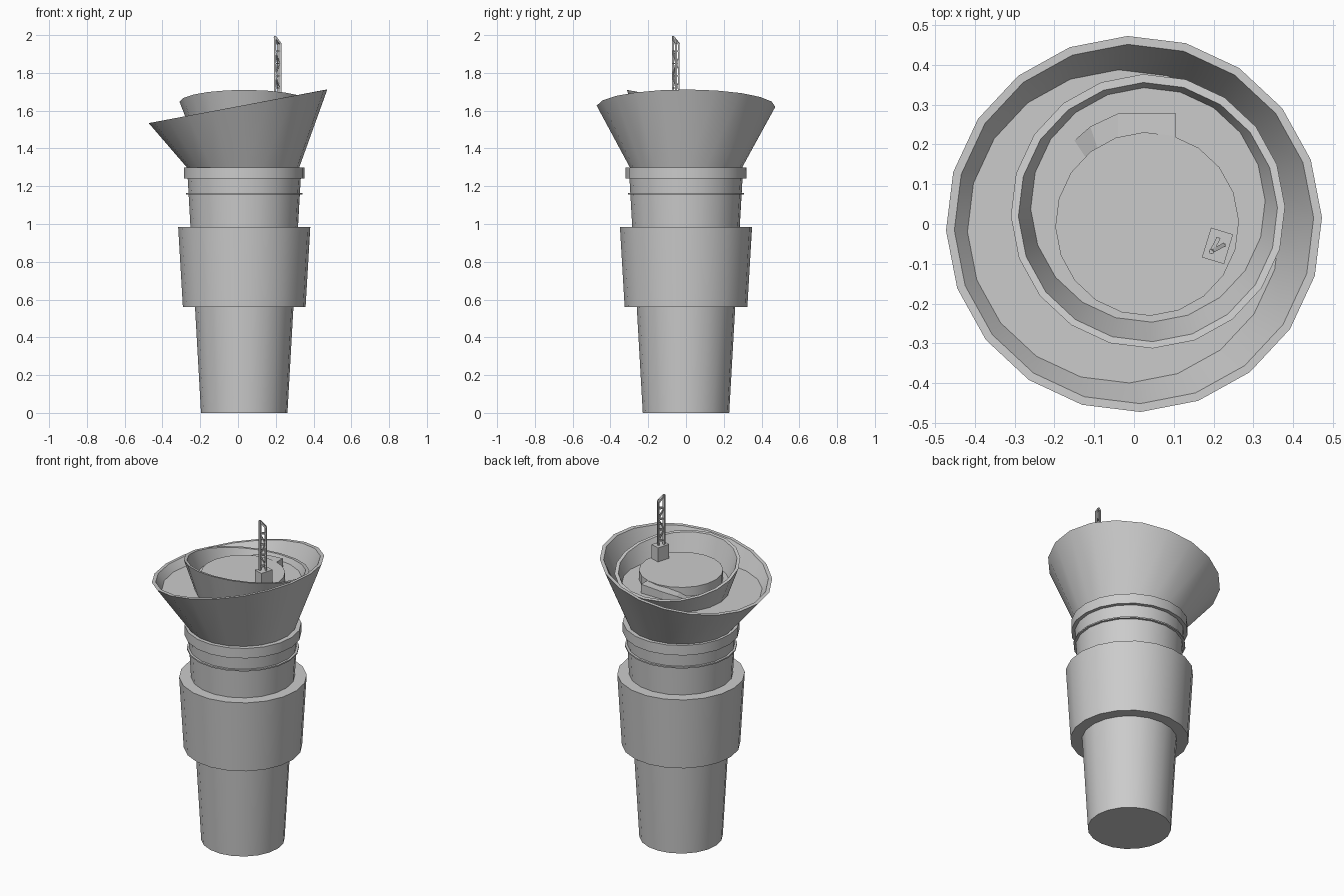
import bpy, math
from mathutils import Vector

if "Cube" in bpy.data.objects:
    bpy.data.objects.remove(bpy.data.objects["Cube"])

N = 20
CX = 0.033


def make(name, verts, faces, smooth=True):
    me = bpy.data.meshes.new(name)
    me.from_pydata(verts, [], faces)
    me.update()
    ob = bpy.data.objects.new(name, me)
    bpy.context.collection.objects.link(ob)
    if smooth:
        bpy.context.view_layer.objects.active = ob
        ob.select_set(True)
        bpy.ops.object.shade_smooth_by_angle(angle=math.radians(35))
        ob.select_set(False)
    return ob


def loft(name, rings):
    """Each ring: centre x, centre y, z, radius, rise at +x, rise at +y."""
    verts, faces = [], []
    for cx, cy, z, r, tx, ty in rings:
        for i in range(N):
            a = 2 * math.pi * i / N + math.radians(2)
            c, s = math.cos(a), math.sin(a)
            verts.append((cx + r * c, cy + r * s, z + tx * c + ty * s))
    for k in range(len(rings) - 1):
        for i in range(N):
            j = (i + 1) % N
            faces.append((k * N + i, k * N + j, k * N + N + j, k * N + N + i))
    faces.append(tuple(reversed(range(N))))
    top = (len(rings) - 1) * N
    faces.append(tuple(range(top, top + N)))
    return make(name, verts, faces)


def round_part(name, profile):
    return loft(name, [(CX, 0, z, r, 0, 0) for r, z in profile])


def bar(name, p, q, w):
    p, q = Vector(p), Vector(q)
    bpy.ops.mesh.primitive_cube_add(size=1, location=(p + q) / 2)
    ob = bpy.context.object
    ob.name = name
    ob.scale = (w, w, (q - p).length)
    ob.rotation_euler = (q - p).to_track_quat('Z', 'Y').to_euler()
    return ob


# Cup body, sleeve and rim bands
round_part("cup_body", [(0.229, 0), (0.30, 1.25)])
round_part("cup_sleeve", [(0.325, 0.56), (0.35, 0.985)])
round_part("thin_band", [(0.308, 1.155), (0.308, 1.163)])
round_part("cup_rim", [(0.32, 1.24), (0.32, 1.30)])

# Large flared bowl, cut at a slant
loft("outer_bowl", [
    (CX - 0.005, 0, 1.295, 0.295, 0, 0),
    (0, 0, 1.623, 0.473, 0.089, 0),
    (0, 0, 1.623, 0.452, 0.086, 0),
    (-0.025, -0.006, 1.50, 0.394, 0, 0)])

# Smaller bowl inside, slanted toward the back
loft("inner_bowl", [
    (0.035, 0.036, 1.48, 0.28, 0, 0),
    (0.035, 0.032, 1.645, 0.345, 0, -0.065),
    (0.035, 0.030, 1.645, 0.326, 0, -0.062),
    (0.035, 0.048, 1.555, 0.295, 0, 0)])

# Raised centre disc with a spiral ramp
round_part("centre_disc", [(0.231, 1.53), (0.231, 1.61)])
outer = [(0.105, 0.278, 1.609), (-0.04, 0.278, 1.60), (-0.11, 0.245, 1.58), (-0.15, 0.21, 1.557)]
inner = [(0.105, 0.20, 1.609), (-0.04, 0.205, 1.60), (-0.09, 0.185, 1.58), (-0.12, 0.165, 1.557)]
top = outer + inner
base = [(x, y, 1.54) for x, y, z in top]
ramp_faces = [(0, 4, 12, 8), (3, 11, 15, 7)]
for i in range(3):
    ramp_faces += [(i, i + 1, i + 5, i + 4), (i, i + 8, i + 9, i + 1),
                   (i + 4, i + 5, i + 13, i + 12), (i + 8, i + 12, i + 13, i + 9)]
make("spiral_ramp", top + base, ramp_faces, False)

# Mast base block
bpy.ops.mesh.primitive_cube_add(size=1, location=(0.21, -0.055, 1.63))
block = bpy.context.object
block.name = "mast_base"
block.scale = (0.058, 0.078, 0.13)
block.rotation_euler.z = math.radians(-17)

# Lattice mast: three posts, rungs, braces and sloping tops
A, B, C = (0.195, -0.069), (0.225, -0.053), (0.211, -0.038)
bar("mast_post_main", (*A, 1.69), (*A, 1.995), 0.011)
for n, P in (("right", B), ("back", C)):
    bar("mast_post_" + n, (*P, 1.69), (*P, 1.955), 0.009)
    bar("mast_top_" + n, (*A, 1.992), (*P, 1.953), 0.010)
    for k in range(4):
        z = 1.72 + k * 0.065
        bar(f"mast_rung_{n}_{k}", (*A, z), (*P, z), 0.007)
        if k < 3:
            ends = (A, P) if k % 2 else (P, A)
            bar(f"mast_brace_{n}_{k}", (*ends[0], z), (*ends[1], z + 0.065), 0.006)
